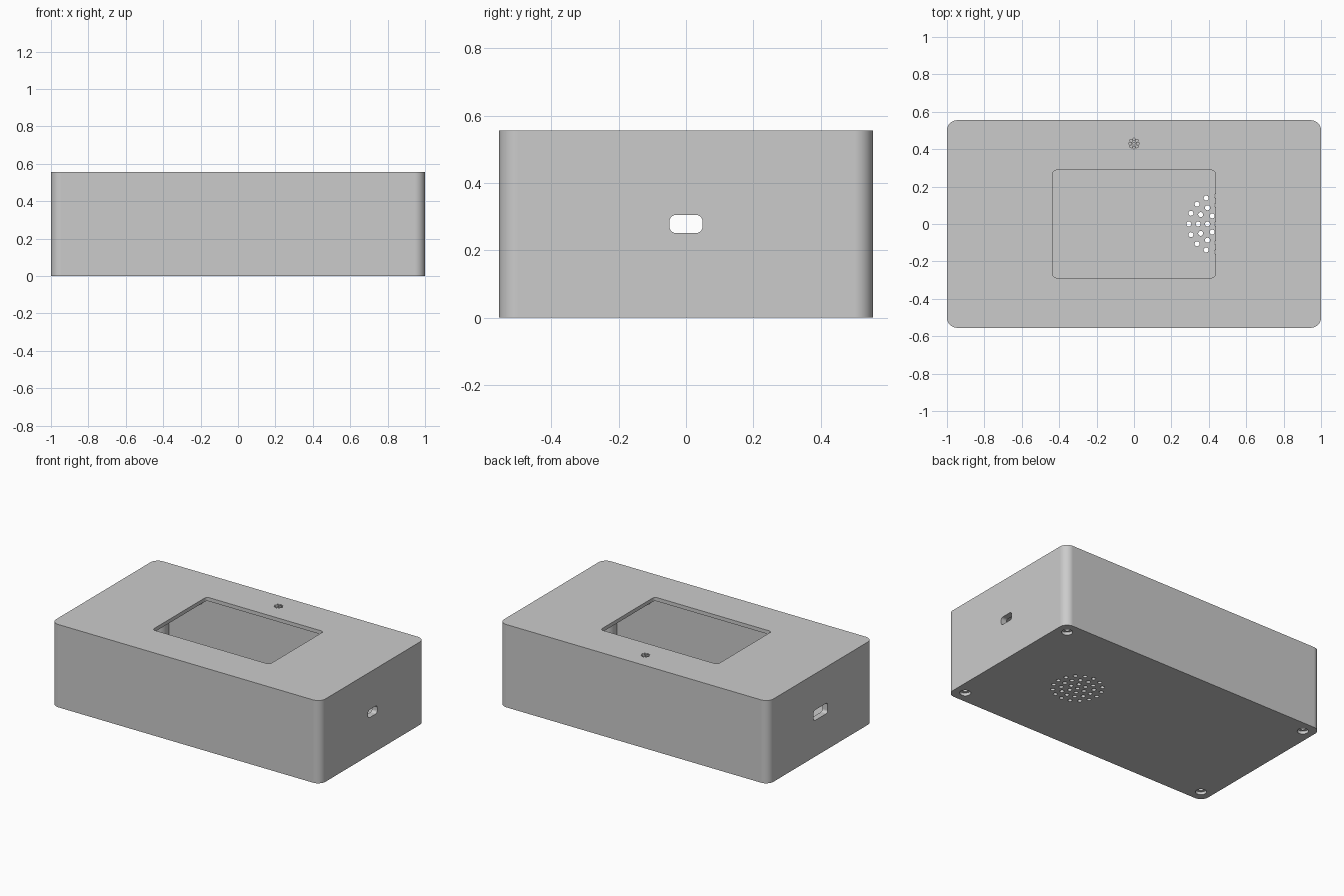
import bpy, bmesh
from math import cos, sin, pi, radians
from mathutils import Matrix, Vector

cube = bpy.data.objects.get("Cube")
if cube:
    bpy.data.objects.remove(cube, do_unlink=True)

LENGTH, DEPTH, HEIGHT = 2.0, 1.11, 0.556
WALL, LID, BASE = 0.04, 0.025, 0.03

grey = bpy.data.materials.new("plain grey")
grey.use_nodes = True
colour = (0.6, 0.6, 0.6, 1)
grey.diffuse_color = colour
grey.node_tree.nodes["Principled BSDF"].inputs["Base Color"].default_value = colour


def new_object(name, bm):
    bmesh.ops.recalc_face_normals(bm, faces=bm.faces)
    mesh = bpy.data.meshes.new(name)
    bm.to_mesh(mesh)
    bm.free()
    mesh.materials.append(grey)
    obj = bpy.data.objects.new(name, mesh)
    bpy.context.collection.objects.link(obj)
    return obj


def rounded_prism(name, w, d, radius, z0, z1, matrix=Matrix(), steps=8):
    """Rounded rectangle extruded along z, then moved by a matrix."""
    bm = bmesh.new()
    ring = []
    for quarter, (sx, sy) in enumerate([(1, 1), (-1, 1), (-1, -1), (1, -1)]):
        for i in range(steps + 1):
            a = (quarter + i / steps) * pi / 2
            x = sx * (w / 2 - radius) + radius * cos(a)
            y = sy * (d / 2 - radius) + radius * sin(a)
            ring.append(bm.verts.new((x, y, z0)))
    face = bm.faces.new(ring)
    top = bmesh.ops.extrude_face_region(bm, geom=[face])["geom"]
    verts = [v for v in top if isinstance(v, bmesh.types.BMVert)]
    bmesh.ops.translate(bm, verts=verts, vec=(0, 0, z1 - z0))
    bm.transform(matrix)
    return new_object(name, bm)


def cylinders(name, centres, radius, z0, z1, sides=24):
    """Upright cylinders of one size, gathered in one object."""
    bm = bmesh.new()
    for x, y in centres:
        bmesh.ops.create_cone(bm, cap_ends=True, segments=sides, radius1=radius,
                              radius2=radius, depth=z1 - z0,
                              matrix=Matrix.Translation((x, y, (z0 + z1) / 2)))
    return new_object(name, bm)


def rings(cx, cy, pattern):
    """Centre point plus rings of (radius, count)."""
    points = [(cx, cy)]
    for r, n in pattern:
        points += [(cx + r * cos(2 * pi * i / n), cy + r * sin(2 * pi * i / n))
                   for i in range(n)]
    return points


def cut(target, cutters):
    """Subtract every cutter, bake the result and delete the cutters."""
    for c in cutters:
        c.hide_render = True
        mod = target.modifiers.new(c.name, "BOOLEAN")
        mod.operation, mod.solver, mod.object = "DIFFERENCE", "EXACT", c
    graph = bpy.context.evaluated_depsgraph_get()
    mesh = bpy.data.meshes.new_from_object(target.evaluated_get(graph))
    target.modifiers.clear()
    target.data = mesh
    for c in cutters:
        bpy.data.objects.remove(c, do_unlink=True)


def corners(x, y):
    return [(sx * x, sy * y) for sx in (-1, 1) for sy in (-1, 1)]


def port_cutter(name, side, w, h):
    turn = Matrix.Translation((side, 0, HEIGHT / 2)) @ Matrix.Rotation(radians(90), 4, "Y")
    return rounded_prism(name, h, w, 0.018, -0.1, 0.1, turn)


# Case: hollow shell with display window, two side ports and microphone holes
case = rounded_prism("case_shell", LENGTH, DEPTH, 0.055, BASE, HEIGHT, steps=12)
cut(case, [
    rounded_prism("cavity", LENGTH - 2 * WALL, DEPTH - 2 * WALL, 0.02, -0.1, HEIGHT - LID),
    rounded_prism("window", 0.87, 0.575, 0.02, HEIGHT - 0.1, HEIGHT + 0.1),
    port_cutter("right_port", 1, 0.098, 0.053),
    port_cutter("left_port", -1, 0.15, 0.07),
    cylinders("mic_holes", rings(0, 0.43, [(0.022, 8)]), 0.007,
              HEIGHT - 0.1, HEIGHT + 0.1, 12),
])

# Base plate with speaker grille and countersunk screw holes
screws = corners(0.924, 0.476)
base = rounded_prism("base_plate", LENGTH, DEPTH, 0.055, 0, BASE, steps=12)
cut(base, [
    cylinders("speaker_holes", rings(0.443, 0, [(0.05, 6), (0.1, 12), (0.15, 16)]),
              0.0135, -0.1, 0.1, 16),
    cylinders("screw_recesses", screws, 0.034, -0.1, 0.02),
    cylinders("screw_holes", screws, 0.018, -0.1, 0.1),
])

# Screw posts in the corners
posts = cylinders("screw_posts", screws, 0.063, BASE, HEIGHT - LID / 2, 32)
cut(posts, [cylinders("pilot_holes", screws, 0.016, -0.1, 0.2)])

# Short display bosses under the lid
bosses = cylinders("display_bosses", corners(0.51, 0.29), 0.035, 0.495, HEIGHT - LID / 2)

# Smooth curved faces, keep the flats flat
for obj in (case, base, posts, bosses):
    bpy.ops.object.select_all(action="DESELECT")
    obj.select_set(True)
    bpy.context.view_layer.objects.active = obj
    bpy.ops.object.shade_smooth_by_angle(angle=radians(35))
    mod = obj.modifiers.new("flat_faces", "WEIGHTED_NORMAL")
    mod.keep_sharp = True
